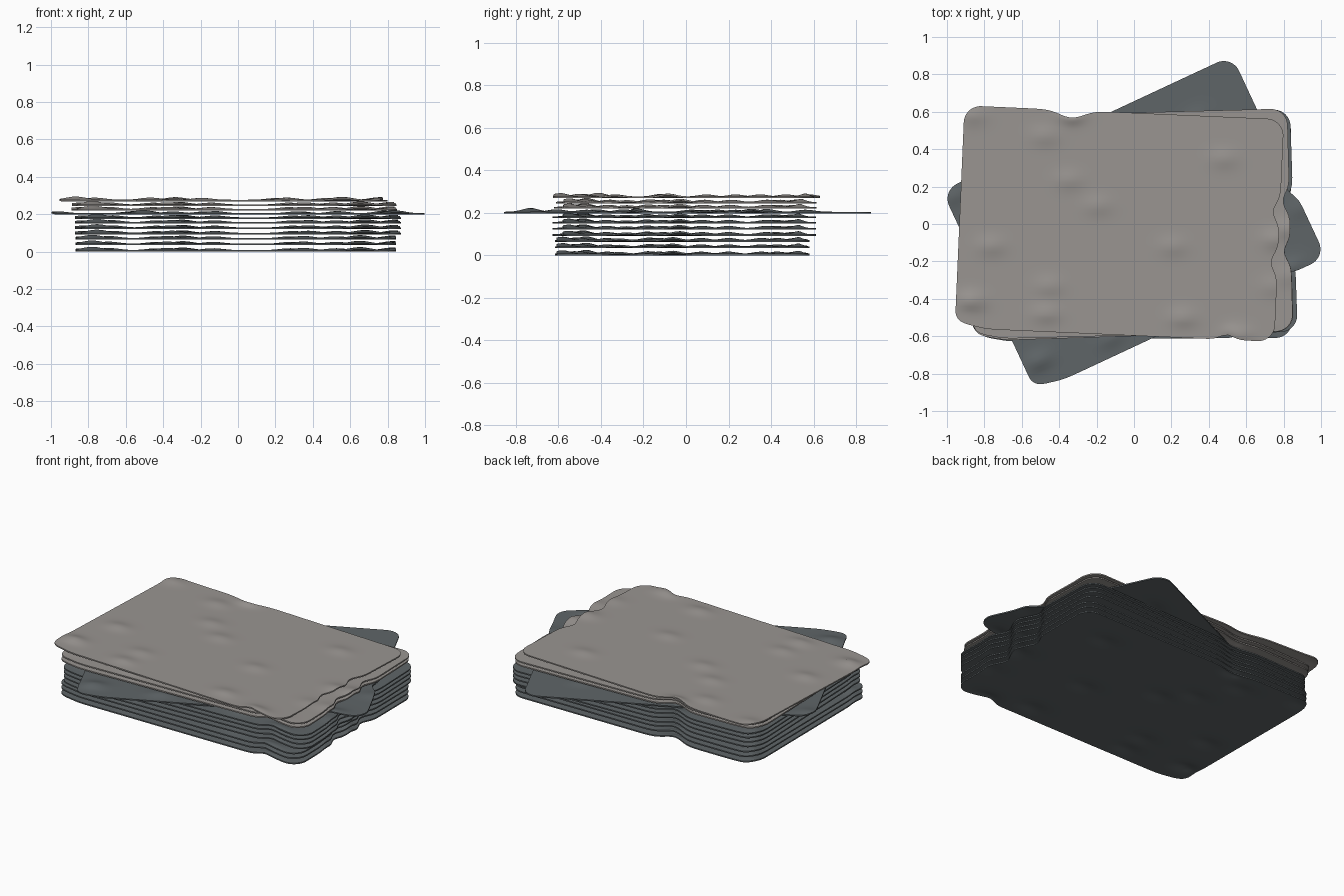
import bpy, math
from mathutils import Matrix, Vector

if "Cube" in bpy.data.objects:
    bpy.data.objects.remove(bpy.data.objects["Cube"])

A, B, R, T = 0.855, 0.595, 0.09, 0.008      # half width, half depth, corner radius, thickness
NX, NY = 84, 60

def material(name, rgb):
    m = bpy.data.materials.new(name)
    m.diffuse_color = (*rgb, 1)
    m.use_nodes = True
    m.node_tree.nodes["Principled BSDF"].inputs["Base Color"].default_value = m.diffuse_color
    return m

taupe = material("warm_grey", (0.32, 0.30, 0.284))
slate = material("dark_slate", (0.114, 0.13, 0.137))

# gentle dimples and curls: x, y, height
BUMPS = [(-0.42, 0.45, .010), (-0.28, 0.22, .010), (-0.12, 0.09, .010), (0.54, 0.37, .010),
         (0.29, -0.11, .010), (-0.68, -0.15, .012), (-0.36, -0.35, .010), (-0.37, -0.50, .012),
         (-0.77, -0.45, .018), (0.36, -0.49, .012), (-0.28, 0.58, .014), (0.84, -0.05, .014),
         (0.66, -0.57, .016), (0.84, -0.30, .008), (-0.81, 0.54, .010)]

def gauss(d, w):
    return math.exp(-(d / w) ** 2)

def shape(x, y):
    """Round the corners, nibble the edges and return the plan position and height."""
    u = max(0, abs(x) - (A - R)) / R
    v = max(0, abs(y) - (B - R)) / R
    if u > 0 and v > 0:
        k = max(u, v) / math.hypot(u, v)
        x = math.copysign(A - R + u * k * R, x)
        y = math.copysign(B - R + v * k * R, y)
    z = sum(h * math.exp(-((x - bx) / 0.075) ** 2 - ((y - by) / 0.05) ** 2) for bx, by, h in BUMPS)
    fx, fy = (abs(x) / A) ** 8, (abs(y) / B) ** 8
    if x > 0:
        x -= fx * (0.035 * gauss(y - 0.1, 0.06) + 0.035 * gauss(y + 0.17, 0.06))
    if y > 0:
        y -= fy * (0.04 * gauss(x + 0.28, 0.09))
    else:
        y += fy * (0.025 * gauss(x - 0.6, 0.05) + 0.02 * gauss(x + 0.8, 0.08))
    return x, y, z

def ticks(half, n):
    """Grid lines, closer together across the rounded ends."""
    c, m = 8, n - 16
    inner = half - R
    pos = [-half + R * i / c for i in range(c)]
    return pos + [-inner + 2 * inner * i / m for i in range(m + 1)] + [-p for p in reversed(pos)]

def sheet_mesh():
    xs, ys = ticks(A, NX), ticks(B, NY)
    plan = [shape(x, y) for y in ys for x in xs]
    n, w = len(plan), len(xs)
    verts = [(x, y, z + T) for x, y, z in plan] + list(plan)
    faces = []
    for j in range(len(ys) - 1):
        for i in range(w - 1):
            a = j * w + i
            q = (a, a + 1, a + w + 1, a + w)
            faces += [q, tuple(k + n for k in reversed(q))]
    # rim around the sheet
    h = len(ys)
    ring = list(range(w)) + [j * w + w - 1 for j in range(1, h)]
    ring += [(h - 1) * w + i for i in range(w - 2, -1, -1)] + [j * w for j in range(h - 2, 0, -1)]
    for a, b in zip(ring, ring[1:] + ring[:1]):
        faces.append((a, a + n, b + n, b))
    me = bpy.data.meshes.new("sheet")
    me.from_pydata(verts, [], faces)
    me.update()
    return me

base = sheet_mesh()

def sheet(name, z, x, y, angle, mat):
    me = base.copy()
    me.transform(Matrix.Translation(Vector((x, y, z))) @ Matrix.Rotation(math.radians(angle), 4, 'Z'))
    me.materials.append(mat)
    ob = bpy.data.objects.new(name, me)
    bpy.context.collection.objects.link(ob)
    bpy.ops.object.select_all(action='DESELECT')
    ob.select_set(True)
    bpy.context.view_layer.objects.active = ob
    bpy.ops.object.shade_smooth_by_angle(angle=math.radians(35))

# lower stack, straight
for i, z in enumerate((0.0, 0.034, 0.064)):
    sheet(f"lower_sheet_{i + 1}", z, -0.012, -0.018, 0.3, slate)
# middle stack, slightly turned
for i, z in enumerate((0.092, 0.121, 0.149, 0.175)):
    sheet(f"middle_sheet_{i + 1}", z, 0.0, -0.01, 2.0, slate)
# strongly turned sheet
sheet("turned_sheet", 0.197, 0.0, 0.0, 25, slate)
# upper pale sheets
sheet("upper_sheet_1", 0.220, -0.02, -0.005, 1.8, taupe)
sheet("upper_sheet_2", 0.244, -0.02, 0.0, 1.5, taupe)
sheet("top_sheet", 0.269, -0.078, 0.002, -2.5, taupe)
